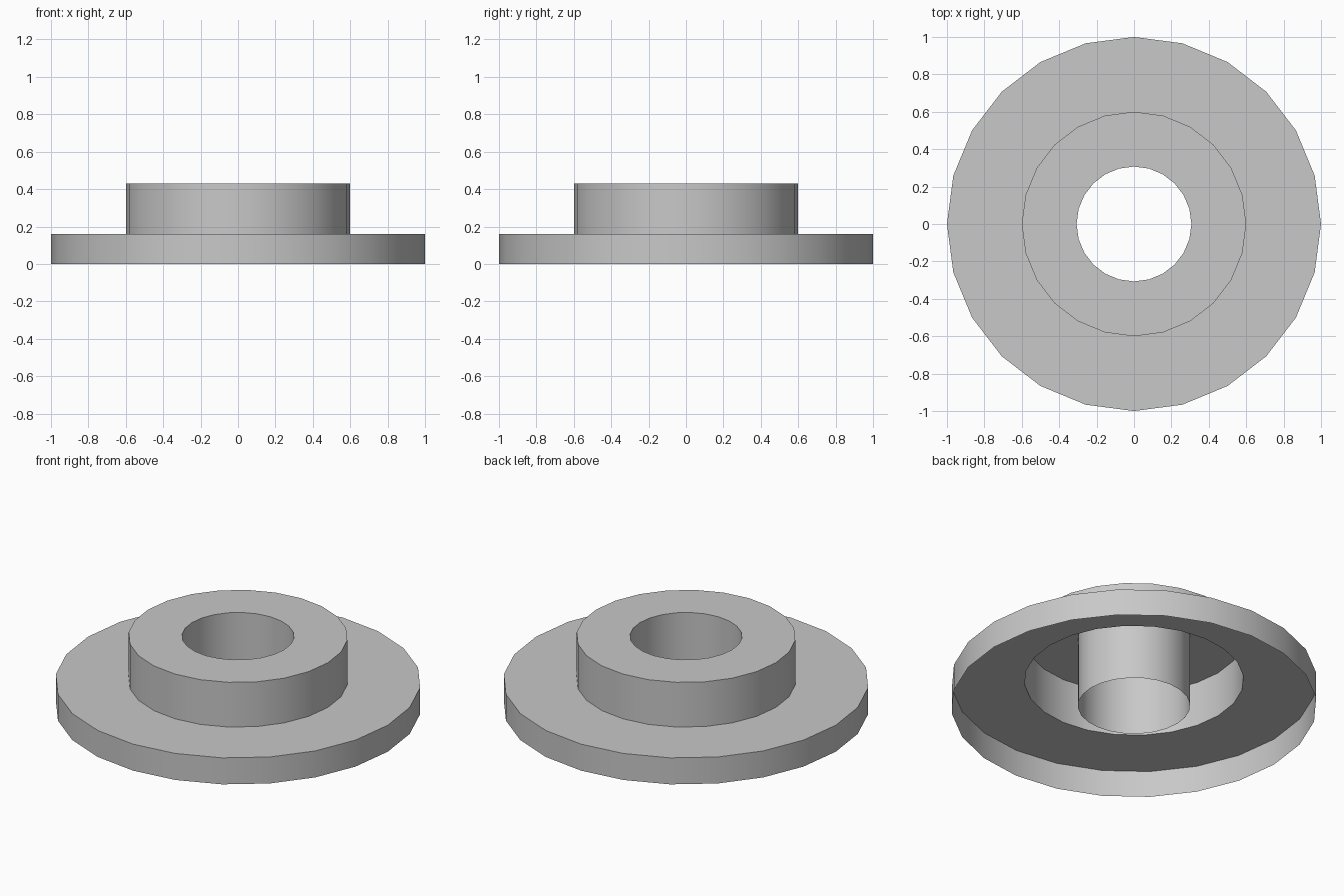
import bpy
import math

SEGMENTS = 24
BORE_R, HUB_R, RIM_R = 0.307, 0.6, 1.0
FLANGE_Z, TOP_Z = 0.16, 0.43

cube = bpy.data.objects.get("Cube")
if cube:
    bpy.data.objects.remove(cube, do_unlink=True)

grey = bpy.data.materials.new("plain_grey")
grey.use_nodes = True
colour = (0.58, 0.58, 0.58, 1.0)
grey.diffuse_color = colour
grey.node_tree.nodes["Principled BSDF"].inputs["Base Color"].default_value = colour


def lathe(name, profile):
    """Turn an open (radius, height) profile around z into a thin shell."""
    n = len(profile)
    verts, faces = [], []
    for s in range(SEGMENTS):
        a = 2 * math.pi * s / SEGMENTS
        verts += [(r * math.cos(a), r * math.sin(a), z) for r, z in profile]
        here, there = s * n, (s + 1) % SEGMENTS * n
        faces += [(here + i, here + i + 1, there + i + 1, there + i)
                  for i in range(n - 1)]
    mesh = bpy.data.meshes.new(name)
    mesh.from_pydata(verts, [], faces)
    mesh.materials.append(grey)
    obj = bpy.data.objects.new(name, mesh)
    bpy.context.collection.objects.link(obj)
    bpy.ops.object.select_all(action='DESELECT')
    obj.select_set(True)
    bpy.context.view_layer.objects.active = obj
    bpy.ops.object.shade_smooth_by_angle(angle=math.radians(30))
    return obj


# Wide base flange, open underneath
lathe("flange", [(HUB_R, FLANGE_Z), (RIM_R, FLANGE_Z), (RIM_R, 0)])
# Raised hub, hollow inside
lathe("hub", [(BORE_R, TOP_Z), (HUB_R, TOP_Z), (HUB_R, FLANGE_Z)])
# Central bore tube running down to the ground
lathe("bore_tube", [(BORE_R, 0), (BORE_R, TOP_Z)])
